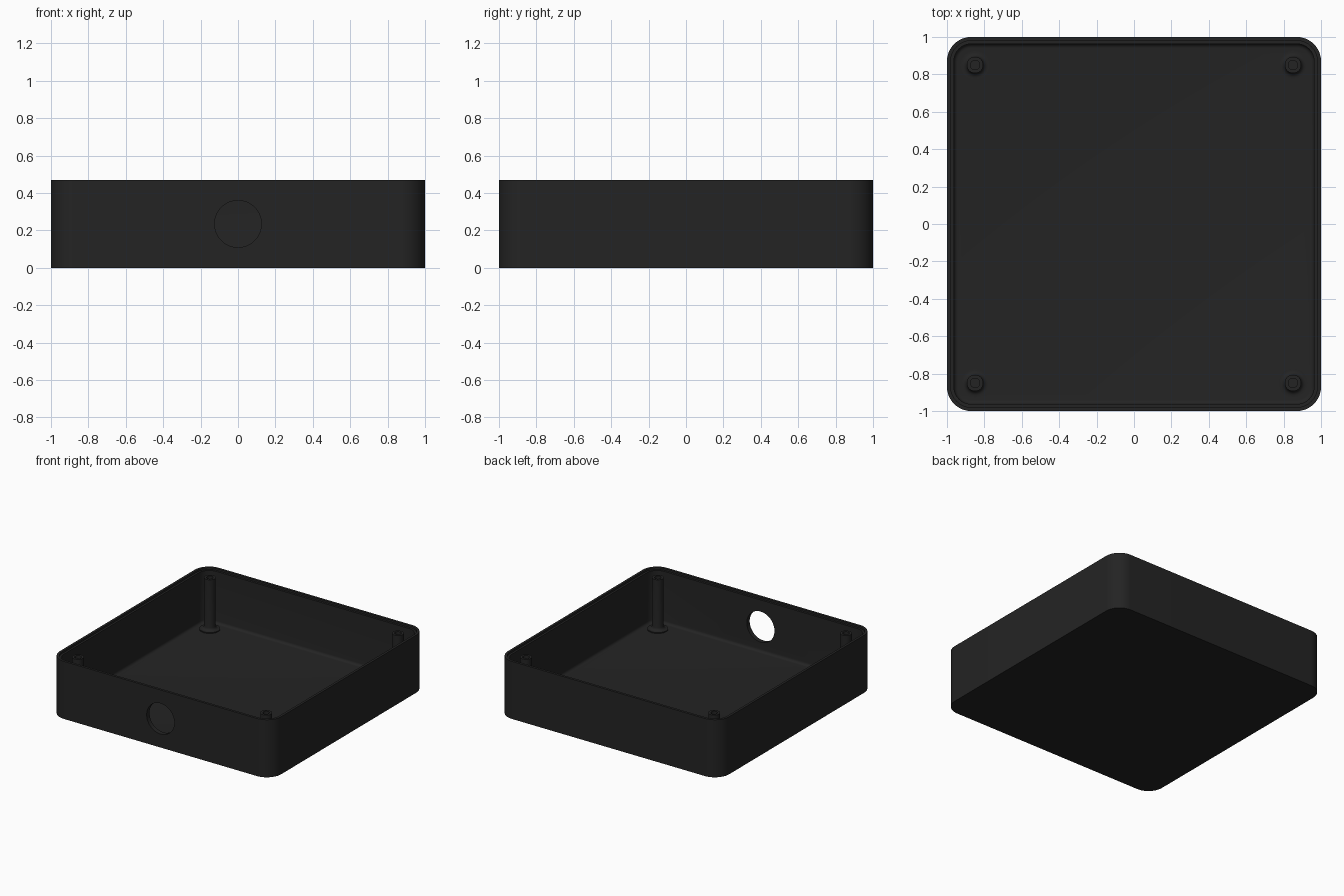
import bpy, bmesh, math

if "Cube" in bpy.data.objects:
    bpy.data.objects.remove(bpy.data.objects["Cube"])

H = 0.47            # overall height
FLOOR = 0.032       # floor thickness
SEG = 16            # segments per rounded corner

mat = bpy.data.materials.new("matte black plastic")
mat.diffuse_color = (0.0172, 0.0172, 0.0172, 1)
mat.use_nodes = True
mat.node_tree.nodes["Principled BSDF"].inputs["Base Color"].default_value = mat.diffuse_color


def rounded_square(half, radius, z):
    """Points of a rounded square, counter-clockwise."""
    pts = []
    for k, (sx, sy) in enumerate(((1, 1), (-1, 1), (-1, -1), (1, -1))):
        for i in range(SEG + 1):
            a = math.pi / 2 * (k + i / SEG)
            pts.append((sx * (half - radius) + radius * math.cos(a),
                        sy * (half - radius) + radius * math.sin(a), z))
    return pts


def loft(name, rings, caps=True):
    """Skin a list of equal-length rings, with or without end caps."""
    bm = bmesh.new()
    loops = [[bm.verts.new(p) for p in ring] for ring in rings]
    n = len(loops[0])
    pairs = list(zip(loops, loops[1:]))
    if not caps:
        pairs.append((loops[-1], loops[0]))
    for a, b in pairs:
        for i in range(n):
            j = (i + 1) % n
            bm.faces.new((a[i], a[j], b[j], b[i]))
    if caps:
        bm.faces.new(loops[0])
        bm.faces.new(loops[-1])
    bmesh.ops.recalc_face_normals(bm, faces=bm.faces)
    me = bpy.data.meshes.new(name)
    bm.to_mesh(me)
    bm.free()
    me.materials.append(mat)
    ob = bpy.data.objects.new(name, me)
    bpy.context.collection.objects.link(ob)
    return ob


def activate(ob):
    bpy.ops.object.select_all(action='DESELECT')
    ob.select_set(True)
    bpy.context.view_layer.objects.active = ob


def smooth(ob):
    activate(ob)
    bpy.ops.object.shade_smooth_by_angle(angle=math.radians(30))


# Tray: outer wall, rim, lid ledge, inner wall, filleted floor edge
R = 0.13
INNER, FIL = 0.963, 0.022
steps = [(1, 0), (1, H), (0.98, H), (0.98, H - 0.015), (INNER, H - 0.015)]
for i in range(6):
    a = math.pi / 2 * i / 5
    steps.append((INNER - FIL * (1 - math.cos(a)),
                  FLOOR + FIL * (1 - math.sin(a))))
tray = loft("tray", [rounded_square(h, R - (1 - h), z) for h, z in steps])

# Round cable opening through the front wall only
bpy.ops.mesh.primitive_cylinder_add(vertices=64, radius=0.125, depth=0.3,
                                    location=(0, -1, H / 2),
                                    rotation=(math.pi / 2, 0, 0))
cutter = bpy.context.object
cutter.name = "cable_hole_cutter"
cutter.data.materials.append(mat)
mod = tray.modifiers.new("cable hole", 'BOOLEAN')
mod.operation = 'DIFFERENCE'
mod.solver = 'EXACT'
mod.object = cutter
activate(tray)
bpy.ops.object.modifier_apply(modifier=mod.name)
bpy.data.objects.remove(cutter)
smooth(tray)

# Screw posts: flared foot, shaft and blind screw hole
TOP = H - 0.015
profile = [(0.077, FLOOR - 0.01), (0.077, FLOOR + 0.008)]
for i in range(6):
    a = math.pi / 2 * i / 5
    profile.append((0.044 + 0.024 * (1 - math.sin(a)),
                    FLOOR + 0.008 + 0.024 * (1 - math.cos(a))))
profile += [(0.044, TOP), (0.025, TOP), (0.025, FLOOR + 0.02)]

for sx, side in ((-1, "left"), (1, "right")):
    for sy, end in ((-1, "front"), (1, "back")):
        rings = [[(r * math.cos(2 * math.pi * i / 32),
                   r * math.sin(2 * math.pi * i / 32), z) for i in range(32)]
                 for r, z in profile]
        post = loft(f"screw_post_{end}_{side}", rings)
        post.location = (0.85 * sx, 0.85 * sy, 0)
        smooth(post)
